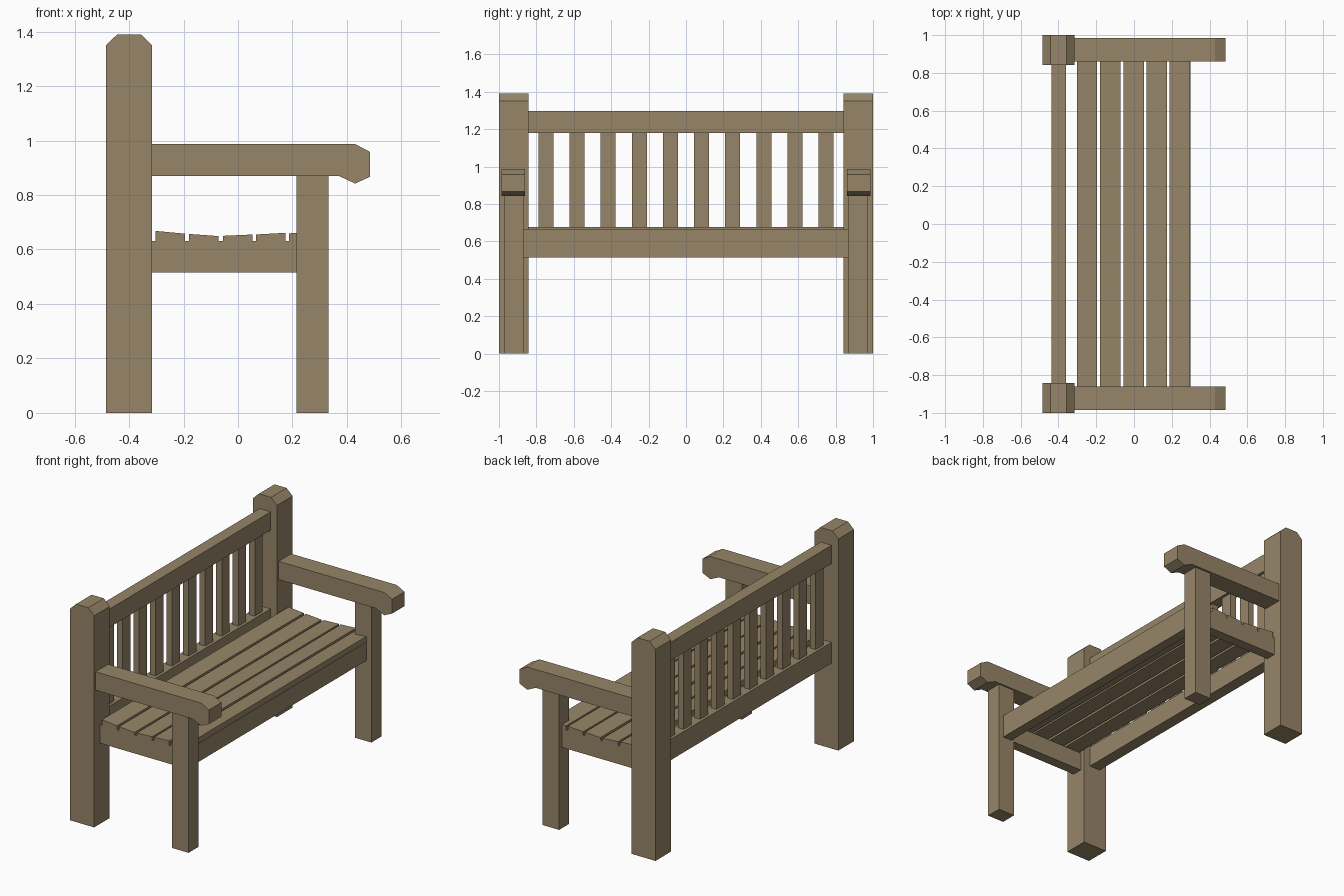
import bpy, bmesh

if "Cube" in bpy.data.objects:
    bpy.data.objects.remove(bpy.data.objects["Cube"])

wood = bpy.data.materials.new("wood")
wood.diffuse_color = (0.31, 0.24, 0.14, 1)
wood.use_nodes = True
wood.node_tree.nodes["Principled BSDF"].inputs["Base Color"].default_value = wood.diffuse_color


def extrude(name, profile, y0, y1):
    """Extrude an (x, z) profile from y0 to y1."""
    bm = bmesh.new()
    face = bm.faces.new([bm.verts.new((x, y0, z)) for x, z in profile])
    ext = bmesh.ops.extrude_face_region(bm, geom=[face])
    moved = [v for v in ext["geom"] if isinstance(v, bmesh.types.BMVert)]
    bmesh.ops.translate(bm, verts=moved, vec=(0, y1 - y0, 0))
    bmesh.ops.recalc_face_normals(bm, faces=bm.faces)
    mesh = bpy.data.meshes.new(name)
    bm.to_mesh(mesh)
    bm.free()
    mesh.materials.append(wood)
    ob = bpy.data.objects.new(name, mesh)
    bpy.context.collection.objects.link(ob)
    return ob


def box(name, x0, x1, y0, y1, z0, z1):
    return extrude(name, [(x0, z0), (x1, z0), (x1, z1), (x0, z1)], y0, y1)


POST = [(-0.485, 0), (-0.315, 0), (-0.315, 1.35), (-0.357, 1.39),
        (-0.443, 1.39), (-0.485, 1.35)]
ARM = [(-0.315, 0.87), (0.37, 0.87), (0.43, 0.842), (0.485, 0.867),
       (0.485, 0.958), (0.43, 0.987), (-0.315, 0.987)]

# end frames: posts, armrests, front legs and side rails
for side, s in (("left", -1), ("right", 1)):
    extrude("back_post_" + side, POST, s * 0.843, s * 1.0)
    extrude("armrest_" + side, ARM, s * 0.86, s * 0.986)
    box("front_leg_" + side, 0.215, 0.332, s * 0.87, s * 0.972, 0, 0.87)
    box("side_rail_" + side, -0.315, 0.215, s * 0.875, s * 0.942, 0.515, 0.632)

# long rails
box("front_rail", 0.235, 0.299, -0.87, 0.87, 0.515, 0.632)
box("top_back_rail", -0.437, -0.36, -0.843, 0.843, 1.18, 1.297)
box("lower_back_rail", -0.437, -0.36, -0.843, 0.843, 0.545, 0.678)

# upright back slats
for i in range(10):
    y = -0.749 + i * 1.498 / 9
    box(f"back_slat_{i + 1}", -0.419, -0.378, y - 0.04, y + 0.04, 0.678, 1.18)

# seat slats with a dished top: (back x, front x, back top z, front top z)
SEAT = [(-0.302, -0.195, 0.668, 0.658), (-0.18, -0.071, 0.657, 0.649),
        (-0.055, 0.054, 0.650, 0.655), (0.066, 0.174, 0.655, 0.661),
        (0.188, 0.296, 0.659, 0.667)]
for i, (x0, x1, za, zb) in enumerate(SEAT):
    end = 0.942 if i < 4 else 0.87
    extrude(f"seat_slat_{i + 1}", [(x0, 0.632), (x1, 0.632), (x1, zb), (x0, za)], -end, end)

# outer stubs of the front slat beside the legs
for side, s in (("left", -1), ("right", 1)):
    extrude("seat_slat_end_" + side, [(0.188, 0.632), (0.215, 0.632), (0.215, 0.661), (0.188, 0.659)],
            s * 0.87, s * 0.942)
